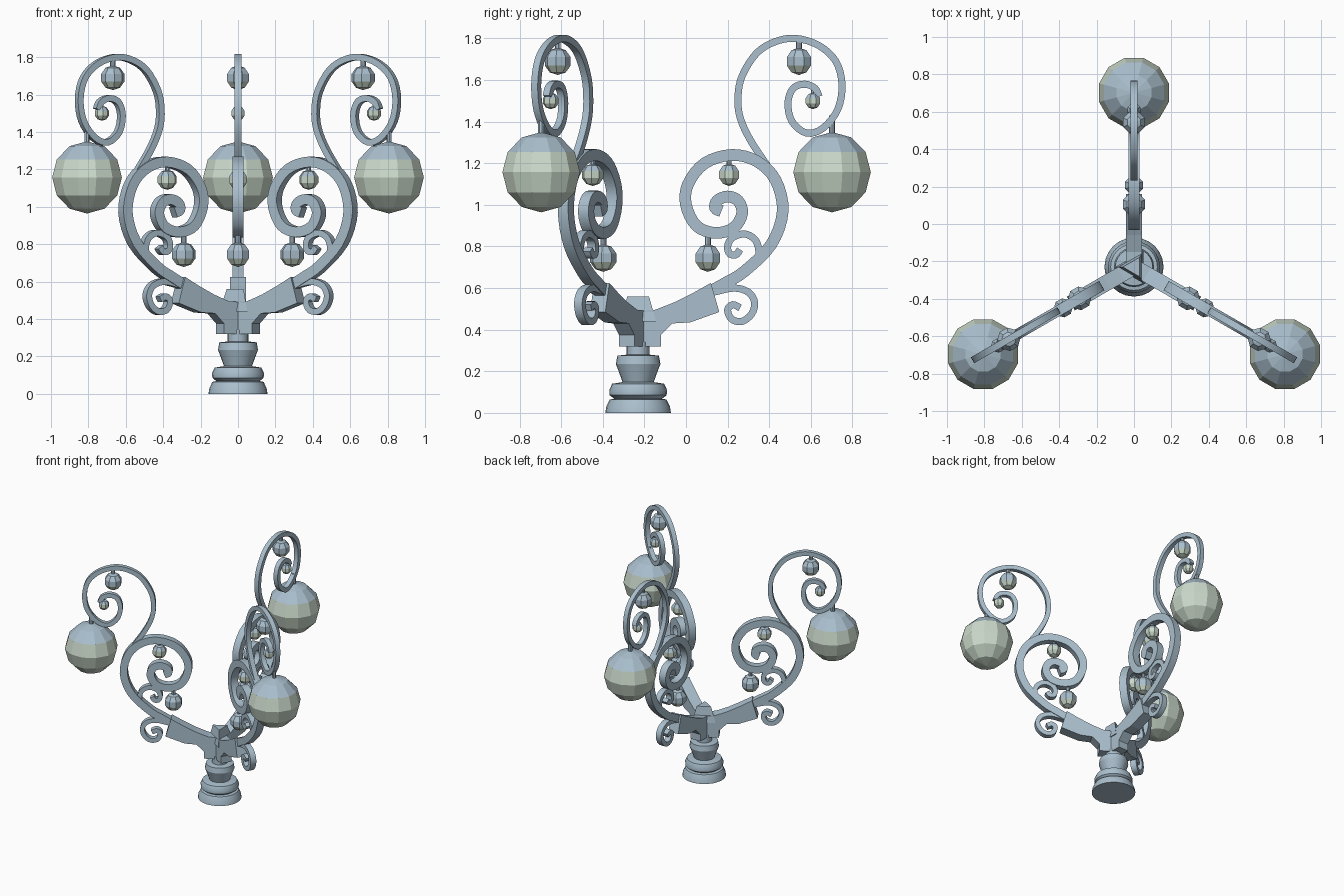
import bpy, bmesh
from math import radians, pi, sin, cos
from mathutils import Matrix, Vector

if "Cube" in bpy.data.objects:
    bpy.data.objects.remove(bpy.data.objects["Cube"])

AXIS_Y = -0.23


def make_material(name, rgb):
    mat = bpy.data.materials.new(name)
    mat.use_nodes = True
    mat.diffuse_color = (*rgb, 1)
    mat.node_tree.nodes["Principled BSDF"].inputs["Base Color"].default_value = (*rgb, 1)
    return mat


METAL = make_material("blue grey metal", (0.40, 0.52, 0.61))
GLASS = make_material("pale green glass", (0.60, 0.70, 0.60))


def finish(name, bm, matrix, smooth=True):
    """Turn a bmesh into a named object with both materials."""
    bmesh.ops.recalc_face_normals(bm, faces=bm.faces)
    mesh = bpy.data.meshes.new(name)
    bm.to_mesh(mesh)
    bm.free()
    mesh.materials.append(METAL)
    mesh.materials.append(GLASS)
    obj = bpy.data.objects.new(name, mesh)
    obj.matrix_world = matrix
    bpy.context.collection.objects.link(obj)
    if smooth:
        bpy.ops.object.select_all(action="DESELECT")
        obj.select_set(True)
        bpy.context.view_layer.objects.active = obj
        bpy.ops.object.shade_smooth_by_angle(angle=radians(30))
    return obj


def spline(points, steps=4):
    """Catmull-Rom curve through the points."""
    p = [Vector(q) for q in points]
    p = [p[0] * 2 - p[1]] + p + [p[-1] * 2 - p[-2]]
    out = []
    for a, b, c, d in zip(p, p[1:], p[2:], p[3:]):
        for i in range(steps):
            t = i / steps
            out.append((b * 2 + (c - a) * t + (a * 2 - b * 5 + c * 4 - d) * t * t
                        + (b * 3 - a - c * 3 + d) * t ** 3) / 2)
    return out + [p[-2]]


def scroll(name, points, width, depth, matrix):
    """Flat bar of rectangular section bent along a path in the x-z plane."""
    bm = bmesh.new()
    path = spline(points)
    rings = []
    for i, p in enumerate(path):
        tangent = (path[min(i + 1, len(path) - 1)] - path[max(i - 1, 0)]).normalized()
        side = Vector((-tangent.y, tangent.x)) * width / 2
        rings.append([bm.verts.new((p.x + s * side.x, y * depth / 2, p.y + s * side.y))
                      for s, y in ((1, 1), (1, -1), (-1, -1), (-1, 1))])
    for a, b in zip(rings, rings[1:]):
        for k in range(4):
            bm.faces.new((a[k], a[k - 1], b[k - 1], b[k]))
    bm.faces.new(rings[0])
    bm.faces.new(rings[-1])
    finish(name, bm, matrix)


def slab(name, outline, depth, matrix):
    """Outline in the x-z plane extruded symmetrically in y."""
    bm = bmesh.new()
    face = bm.faces.new([bm.verts.new((x, -depth / 2, z)) for x, z in outline])
    new = bmesh.ops.extrude_face_region(bm, geom=[face])["geom"]
    bmesh.ops.translate(bm, vec=(0, depth, 0),
                        verts=[v for v in new if isinstance(v, bmesh.types.BMVert)])
    finish(name, bm, matrix, smooth=False)


def ball(name, x, z, radius, segments, rings, cap, matrix):
    """Faceted globe with a metal cap over glass."""
    bm = bmesh.new()
    bmesh.ops.create_uvsphere(bm, u_segments=segments, v_segments=rings, radius=radius)
    for f in bm.faces:
        f.material_index = int(f.calc_center_median().z < cap * radius)
    bmesh.ops.rotate(bm, verts=bm.verts, matrix=Matrix.Rotation(pi / segments, 3, "Z"))
    bmesh.ops.translate(bm, verts=bm.verts, vec=(x, 0, z))
    finish(name, bm, matrix, smooth=False)


def stem(name, x, low, high, radius, matrix):
    bm = bmesh.new()
    bmesh.ops.create_cone(bm, cap_ends=True, segments=8, radius1=radius, radius2=radius,
                          depth=high - low,
                          matrix=Matrix.Translation((x, 0, (low + high) / 2)))
    finish(name, bm, matrix)


# Turned pedestal
centre = Matrix.Translation((0, AXIS_Y, 0))
profile = [(0, 0), (.158, 0), (.153, .03), (.137, .064), (.115, .068), (.137, .085),
           (.139, .11), (.125, .14), (.075, .148), (.09, .19), (.107, .235), (.1, .275),
           (.055, .28), (.055, .34), (0, .34)]
bm = bmesh.new()
loops = [[bm.verts.new((r * cos(2 * pi * k / 24), r * sin(2 * pi * k / 24), z))
          for k in range(24)] for r, z in profile[1:-1]]
for a, b in zip(loops, loops[1:]):
    for k in range(24):
        bm.faces.new((a[k - 1], a[k], b[k], b[k - 1]))
bm.faces.new(loops[0])
bm.faces.new(loops[-1])
finish("pedestal", bm, centre)

# Three sided hub between the arms
bm = bmesh.new()
bmesh.ops.create_cone(bm, cap_ends=True, segments=3, radius1=.1, radius2=.06, depth=.12,
                      matrix=Matrix.Translation((0, 0, .5)) @ Matrix.Rotation(pi / 2, 4, "Z"))
finish("hub", bm, centre, smooth=False)

# Scroll paths as (distance from axis, height)
block = [(0, .32), (.11, .32), (.11, .375), (.165, .43), (.25, .435), (.39, .485),
         (.35, .625), (.27, .58), (.17, .53), (.08, .495), (0, .49)]
main_path = [(.34, .58), (.42, .625), (.51, .68), (.64, .81), (.695, .97), (.66, 1.12),
             (.57, 1.21), (.45, 1.24), (.32, 1.2), (.24, 1.1), (.23, 1), (.28, .9),
             (.37, .865), (.46, .89), (.5, .96), (.48, 1.02), (.43, 1.04), (.38, 1.02),
             (.37, .985), (.4, .97)]
upper_path = [(.62, 1.19), (.54, 1.31), (.49, 1.42), (.48, 1.52), (.5, 1.62), (.57, 1.73),
              (.66, 1.785), (.76, 1.8), (.87, 1.765), (.95, 1.69), (.98, 1.58), (.96, 1.46),
              (.89, 1.37), (.81, 1.345), (.74, 1.4), (.72, 1.49), (.745, 1.56), (.8, 1.58),
              (.85, 1.56), (.87, 1.52)]
inner_curl = [(.55, .71), (.58, .76), (.57, .82), (.54, .85), (.5, .86), (.45, .84),
              (.43, .8), (.44, .765), (.47, .76), (.49, .785)]
outer_curl = [(.36, .58), (.46, .6), (.53, .58), (.56, .53), (.545, .475), (.5, .44),
              (.45, .45), (.43, .495), (.455, .52), (.49, .505)]

# Hanging balls: name, distance, height, radius, top of stem
drops = [("top_drop", .773, 1.69, .066, 1.79), ("tiny_drop", .84, 1.5, .04, 1.57),
         ("middle_drop", .437, 1.145, .054, 1.23), ("lower_drop", .335, .745, .067, .87)]

# Three identical arms
for side, angle in (("back", 90), ("left", -30), ("right", 210)):
    m = centre @ Matrix.Rotation(radians(angle), 4, "Z")
    slab(side + "_arm_block", block, .085, m)
    scroll(side + "_main_scroll", main_path, .056, .057, m)
    scroll(side + "_upper_scroll", upper_path, .034, .036, m)
    scroll(side + "_inner_curl", inner_curl, .034, .045, m)
    scroll(side + "_outer_curl", outer_curl, .034, .045, m)
    ball(side + "_globe", .932, 1.157, .193, 12, 6, .6, m)
    stem(side + "_globe_stem", .932, 1.32, 1.43, .015, m)
    for name, x, z, radius, top in drops:
        ball(f"{side}_{name}", x, z, radius, 8, 5, .2 if radius < .06 else -.1, m)
        stem(f"{side}_{name}_stem", x, z + radius * .8, top, radius * .22, m)
